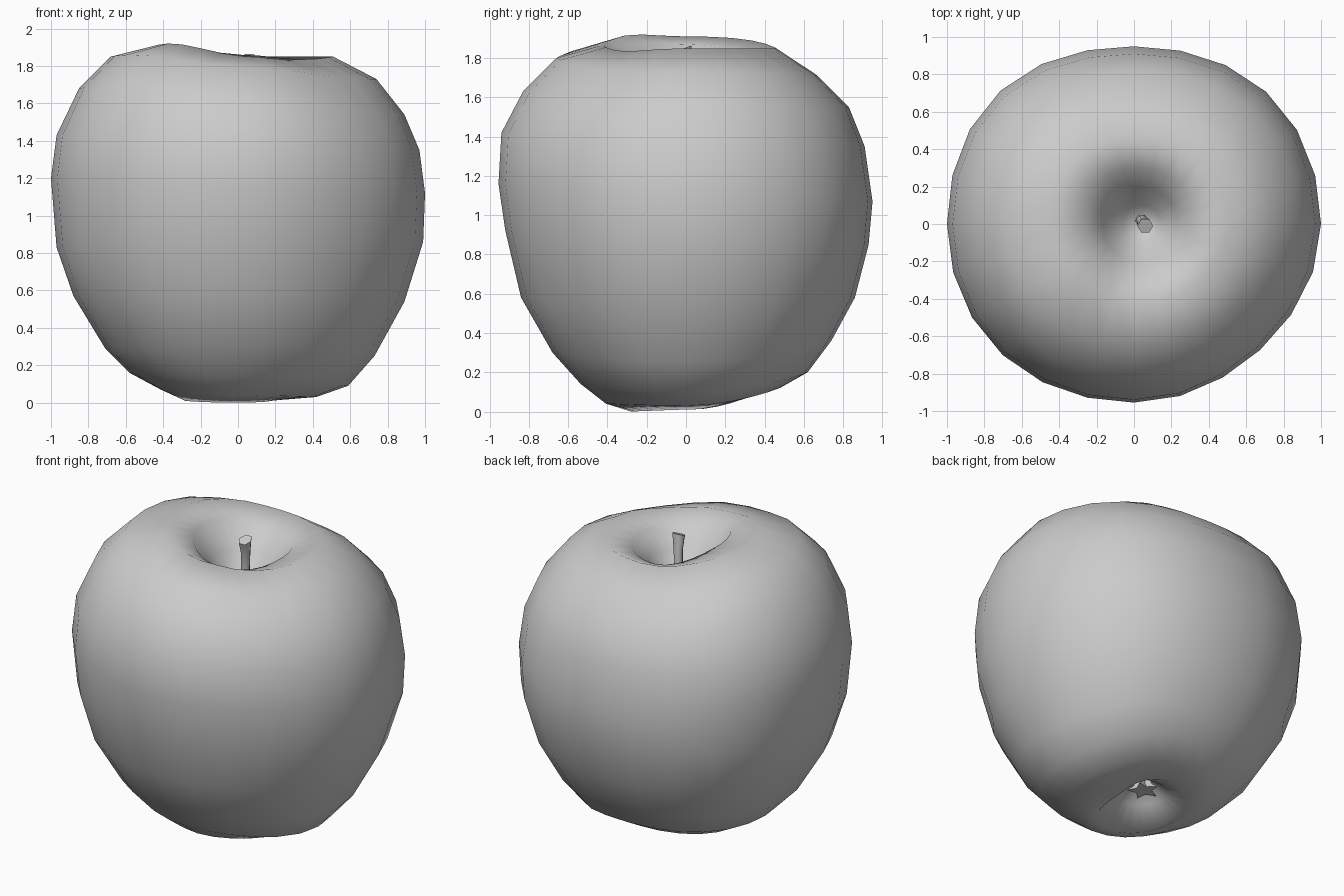
import bpy
import bmesh
from math import cos, sin, pi, tau, radians
from mathutils import Vector

default_cube = bpy.data.objects.get("Cube")
if default_cube:
    bpy.data.objects.remove(default_cube, do_unlink=True)

SEGMENTS = 24

# One plain grey for the whole fruit
grey = bpy.data.materials.new("plain_grey")
grey.use_nodes = True
grey_colour = (0.6, 0.6, 0.6, 1)
grey.diffuse_color = grey_colour
grey.node_tree.nodes["Principled BSDF"].inputs["Base Color"].default_value = grey_colour


def loft(name, rings, sharp_angle):
    """Skin a list of equal rings of points and close both ends."""
    bm = bmesh.new()
    loops = [[bm.verts.new(point) for point in ring] for ring in rings]
    count = len(loops[0])
    for upper, lower in zip(loops, loops[1:]):
        for i in range(count):
            j = (i + 1) % count
            bm.faces.new((upper[i], lower[i], lower[j], upper[j]))
    bm.faces.new(loops[0])
    bm.faces.new(loops[-1])
    bmesh.ops.recalc_face_normals(bm, faces=bm.faces)
    mesh = bpy.data.meshes.new(name)
    bm.to_mesh(mesh)
    bm.free()
    mesh.materials.append(grey)
    part = bpy.data.objects.new(name, mesh)
    bpy.context.collection.objects.link(part)
    bpy.ops.object.select_all(action="DESELECT")
    part.select_set(True)
    bpy.context.view_layer.objects.active = part
    bpy.ops.object.shade_smooth_by_angle(angle=radians(sharp_angle))
    return part


# Outer profiles from the top rim to the bottom rim, as (radius, height)
left_side = [(.3, 1.8), (.5, 1.85), (.74, 1.73), (.89, 1.54), (.97, 1.35), (1, 1.12),
             (.99, .86), (.89, .54), (.73, .25), (.59, .09), (.43, .03), (.2, .01)]
back_side = [(.3, 1.78), (.46, 1.85), (.67, 1.71), (.83, 1.55), (.91, 1.35), (.95, 1.07),
             (.93, .85), (.86, .58), (.74, .36), (.62, .2), (.47, .12), (.28, .07)]
right_side = [(.28, 1.87), (.45, 1.91), (.68, 1.85), (.85, 1.68), (.97, 1.43), (1, 1.2),
              (.97, .83), (.88, .57), (.71, .29), (.58, .16), (.4, .07), (.26, .01)]
front_side = [(.3, 1.79), (.42, 1.86), (.66, 1.8), (.83, 1.63), (.94, 1.42), (.955, 1.16),
              (.92, .92), (.84, .58), (.68, .3), (.54, .14), (.42, .04), (.3, 0)]

# Hollows around the stem and the blossom end, the same on every side
stem_hollow = [(.03, 1.5), (.1, 1.55), (.2, 1.68)]
blossom_hollow = [(.15, .12), (.06, .19), (.02, .2)]

# Sideways offsets of the two hollows
STEM_CENTRE = (.05, 0)
BLOSSOM_CENTRE = (-.04, .04)


def quadrant_bulge(x, y):
    """Return the extra fullness and shoulder height between two sides."""
    if x > 0:
        return (.025, 0) if y > 0 else (-.025, -.02)
    return (.035, .01) if y > 0 else (.015, .03)


def body_point(angle, level):
    """Blend the two side profiles nearest to the angle."""
    x, y = cos(angle), sin(angle)
    x_side = left_side if x > 0 else right_side
    y_side = back_side if y > 0 else front_side
    x_point, y_point = Vector(x_side[level]), Vector(y_side[level])
    radius, height = x_point.lerp(y_point, y * y)
    fullness, lift = quadrant_bulge(x, y)
    diagonal = sin(2 * angle) ** 2
    radius *= 1 + fullness * diagonal
    if level < 4:
        height += lift * diagonal
    return ring_point(angle, radius, height)


def ring_point(angle, radius, height):
    """Place a point, shifting the hollows off the middle."""
    shift = max(0, 1 - radius / 0.6)
    x, y = STEM_CENTRE if height > 1 else BLOSSOM_CENTRE
    return (shift * x + radius * cos(angle), shift * y + radius * sin(angle), height)


angles = [tau * i / SEGMENTS for i in range(SEGMENTS)]
rings = [[ring_point(a, r, z) for a in angles] for r, z in stem_hollow]
rings += [[body_point(a, level) for a in angles] for level in range(len(left_side))]
rings += [[ring_point(a, r, z) for a in angles] for r, z in blossom_hollow]
loft("apple_body", rings, 80)

# Stem: a bent tube that widens towards its slanted tip
stem_path = [(.04, .02, 1.47, .035), (.04, .02, 1.62, .03),
             (.05, .01, 1.75, .03), (.06, -.01, 1.85, .042)]
stem_rings = []
for x, y, z, radius in stem_path:
    slant = 0.4 if z > 1.8 else 0
    stem_rings.append([(x + radius * cos(tau * i / 6),
                        y + radius * sin(tau * i / 6),
                        z + slant * radius * sin(tau * i / 6)) for i in range(6)])
loft("stem", stem_rings, 70)

# Blossom end: a small five pointed star inside the bottom hollow
star_x, star_y = BLOSSOM_CENTRE
star_rings = []
for height, spread in ((.21, .4), (.16, .6), (.13, 1)):
    star = []
    for i in range(10):
        reach = spread * (.1 if i % 2 else .05)
        star.append((star_x + reach * cos(pi * i / 5), star_y + reach * sin(pi * i / 5), height))
    star_rings.append(star)
loft("blossom_end", star_rings, 30)
